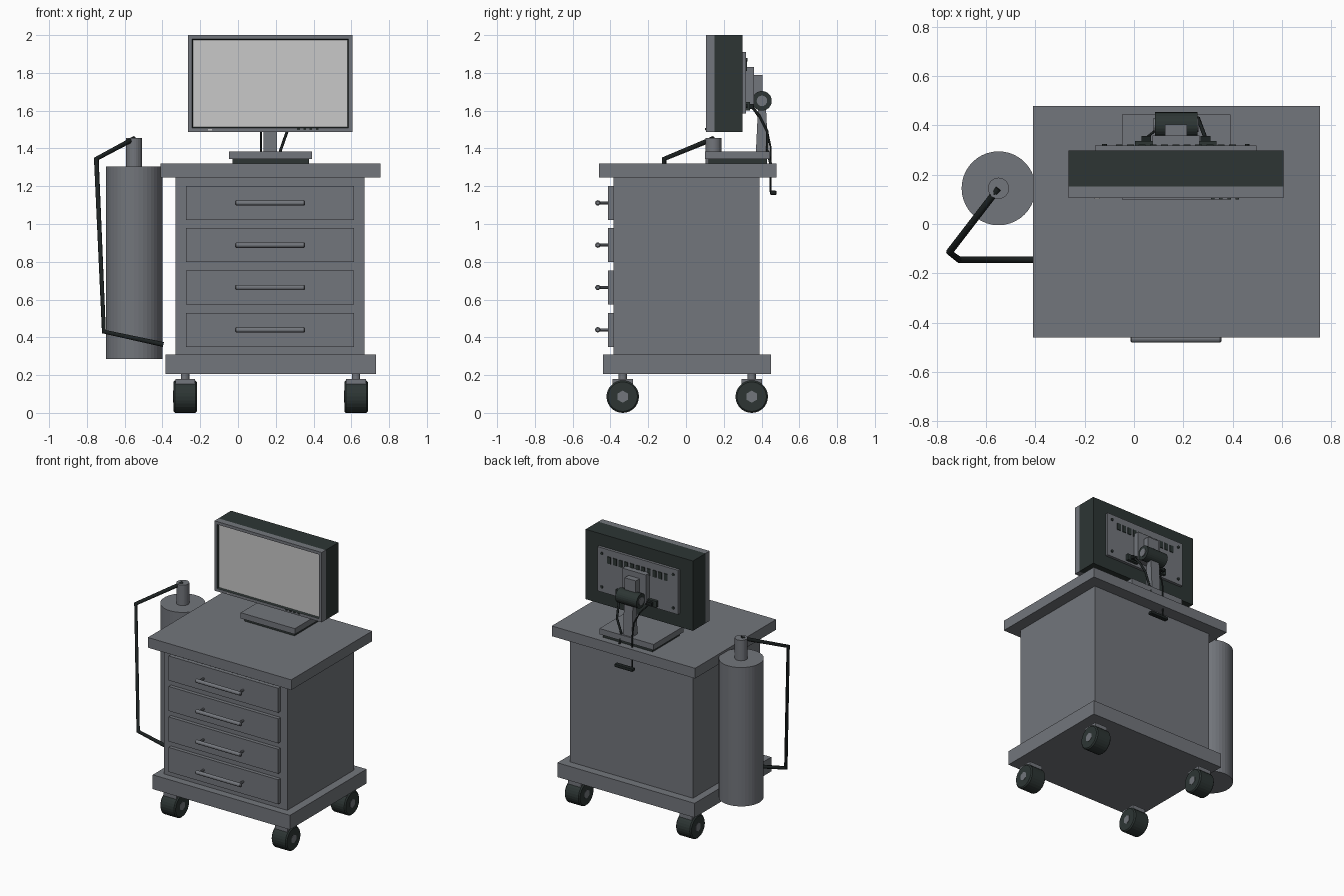
import bpy, bmesh, math
from mathutils import Vector

cube = bpy.data.objects.get("Cube")
if cube:
    bpy.data.objects.remove(cube)


def material(name, rgb):
    m = bpy.data.materials.new(name)
    m.use_nodes = True
    m.diffuse_color = (*rgb, 1)
    m.node_tree.nodes["Principled BSDF"].inputs["Base Color"].default_value = (*rgb, 1)
    return m


GREY = material("cool grey", (0.17, 0.18, 0.2))
DARK = material("dark green grey", (0.026, 0.036, 0.034))
BLACK = material("rubber black", (0.012, 0.016, 0.016))
SCREEN = material("screen light grey", (0.58, 0.58, 0.58))


def finish(name, bm, *mats):
    me = bpy.data.meshes.new(name)
    bm.to_mesh(me)
    bm.free()
    for m in mats:
        me.materials.append(m)
    ob = bpy.data.objects.new(name, me)
    bpy.context.collection.objects.link(ob)
    return ob


def box_mesh(x, y, z):
    bm = bmesh.new()
    bmesh.ops.create_cube(bm, size=1)
    for v in bm.verts:
        for i, (lo, hi) in enumerate((x, y, z)):
            v.co[i] = hi if v.co[i] > 0 else lo
    return bm


def box(name, x, y, z, mat=GREY):
    return finish(name, box_mesh(x, y, z), mat)


def bevel(ob, width, segments=1):
    mod = ob.modifiers.new("bevel", "BEVEL")
    mod.width = width
    mod.segments = segments
    return ob


def rod(name, a, b, radius, mat=GREY, sides=16):
    a, b = Vector(a), Vector(b)
    bm = bmesh.new()
    bmesh.ops.create_cone(bm, cap_ends=True, segments=sides, radius1=radius,
                          radius2=radius, depth=(b - a).length)
    turn = (b - a).to_track_quat("Z", "Y").to_matrix()
    for v in bm.verts:
        v.co = turn @ v.co + (a + b) / 2
    return finish(name, bm, mat)


def tube(name, points, radius, mat=BLACK):
    cu = bpy.data.curves.new(name, "CURVE")
    cu.dimensions = "3D"
    cu.bevel_depth = radius
    cu.bevel_resolution = 2
    cu.use_fill_caps = True
    sp = cu.splines.new("POLY")
    sp.points.add(len(points) - 1)
    for p, co in zip(sp.points, points):
        p.co = (*co, 1)
    cu.materials.append(mat)
    ob = bpy.data.objects.new(name, cu)
    bpy.context.collection.objects.link(ob)
    return ob


# Cabinet
box("table_top", (-0.41, 0.755), (-0.46, 0.48), (1.245, 1.32))
box("cabinet_body", (-0.33, 0.67), (-0.385, 0.39), (0.31, 1.245))
box("base_plate", (-0.385, 0.73), (-0.44, 0.45), (0.205, 0.31))

# Drawers with bar handles
for i in range(4):
    z = 0.44 + 0.224 * i
    box(f"drawer_{i + 1}", (-0.275, 0.615), (-0.412, -0.38), (z - 0.09, z + 0.09))
    bevel(rod(f"drawer_handle_{i + 1}", (-0.015, -0.467, z), (0.355, -0.467, z), 0.014), 0.005)
    for j, x in enumerate((0.01, 0.33)):
        rod(f"handle_post_{i + 1}_{j + 1}", (x, -0.467, z), (x, -0.41, z), 0.008, sides=8)

# Casters
for sx, x in (("right", -0.28), ("left", 0.625)):
    for sy, y in (("front", -0.335), ("back", 0.348)):
        tag = f"{sy}_{sx}"
        bevel(rod("wheel_" + tag, (x - 0.062, y, 0.086), (x + 0.062, y, 0.086),
                  0.086, DARK, 28), 0.008)
        rod("hub_" + tag, (x - 0.064, y, 0.086), (x + 0.064, y, 0.086), 0.032, GREY, 6)
        box("fork_" + tag, (x - 0.052, x + 0.052), (y - 0.055, y + 0.055), (0.1, 0.18))
        rod("stem_" + tag, (x, y, 0.17), (x, y, 0.21), 0.022)

# Gas tank with hose
rod("tank", (-0.55, 0.145, 0.285), (-0.55, 0.145, 1.305), 0.15, GREY, 40)
rod("tank_neck", (-0.55, 0.145, 1.3), (-0.55, 0.145, 1.455), 0.043, GREY, 24)
tube("hose", [(-0.55, 0.145, 1.452), (-0.75, -0.115, 1.345), (-0.71, -0.145, 0.43),
              (-0.395, -0.145, 0.362)], 0.014)

# Monitor: front frame with a dark lip around a recessed screen
bm = box_mesh((-0.265, 0.607), (0.105, 0.152), (1.487, 2))
front = min(bm.faces, key=lambda f: f.calc_center_median().y)
bmesh.ops.inset_region(bm, faces=[front], thickness=0.03)
lip = bmesh.ops.inset_region(bm, faces=[front], thickness=0.008, depth=-0.012)
for f in lip["faces"]:
    f.material_index = 1
front.material_index = 2
finish("monitor_frame", bm, GREY, DARK, SCREEN)
box("monitor_casing", (-0.265, 0.607), (0.152, 0.298), (1.487, 2), DARK)
for i in range(4):
    x = 0.32 + 0.033 * i
    box(f"monitor_button_{i + 1}", (x - 0.007, x + 0.007), (0.1, 0.11), (1.498, 1.508), DARK)
box("power_light", (-0.16, -0.138), (0.102, 0.11), (1.496, 1.502), SCREEN)

# Monitor back panel, vents and screws
box("back_panel", (-0.158, 0.497), (0.295, 0.318), (1.585, 1.91))
for i in range(11):
    x = -0.06 + 0.046 * i
    box(f"vent_{i + 1}", (x - 0.014, x + 0.014), (0.31, 0.323), (1.81, 1.86), DARK)
for i, x in enumerate((-0.12, 0.46)):
    for j, z in enumerate((1.625, 1.87)):
        rod(f"screw_{i}{j}", (x, 0.31, z), (x, 0.325, z), 0.01, DARK, 10)
for side, x in (("right", 0.05), ("left", 0.29)):
    box("cable_socket_" + side, (x - 0.045, x + 0.045), (0.31, 0.338), (1.6, 1.645), DARK)
    box("cable_plug_" + side, (x - 0.02, x + 0.02), (0.33, 0.358), (1.61, 1.635), BLACK)

# Stand
box("mount_plate", (0.075, 0.265), (0.31, 0.36), (1.62, 1.83))
box("mount_block", (0.125, 0.215), (0.35, 0.405), (1.66, 1.79))
rod("hinge", (0.085, 0.402, 1.652), (0.257, 0.402, 1.652), 0.052, DARK, 24)
rod("hinge_pin", (0.08, 0.402, 1.652), (0.262, 0.402, 1.652), 0.028, GREY, 16)
neck = box("stand_neck", (0.135, 0.207), (0.37, 0.435), (1.38, 1.65))
for v in neck.data.vertices:
    if v.co.z > 1.5:
        v.co.y = 0.402 + (v.co.y - 0.402) * 0.6
box("stand_base", (-0.048, 0.392), (0.1, 0.445), (1.343, 1.385))
box("stand_foot", (-0.03, 0.375), (0.12, 0.43), (1.315, 1.345), DARK)

# Cables and the cable clip behind the cabinet
tube("cable_left", [(0.29, 0.35, 1.62), (0.275, 0.39, 1.57), (0.26, 0.43, 1.49),
                    (0.225, 0.43, 1.39), (0.225, 0.45, 1.31)], 0.008)
tube("cable_right", [(0.05, 0.35, 1.62), (0.1, 0.39, 1.56), (0.122, 0.43, 1.49),
                     (0.122, 0.447, 1.41), (0.122, 0.447, 1.17)], 0.005)
bevel(box("cable_clip", (0.1, 0.25), (0.445, 0.48), (1.153, 1.177), BLACK), 0.008, 2)
